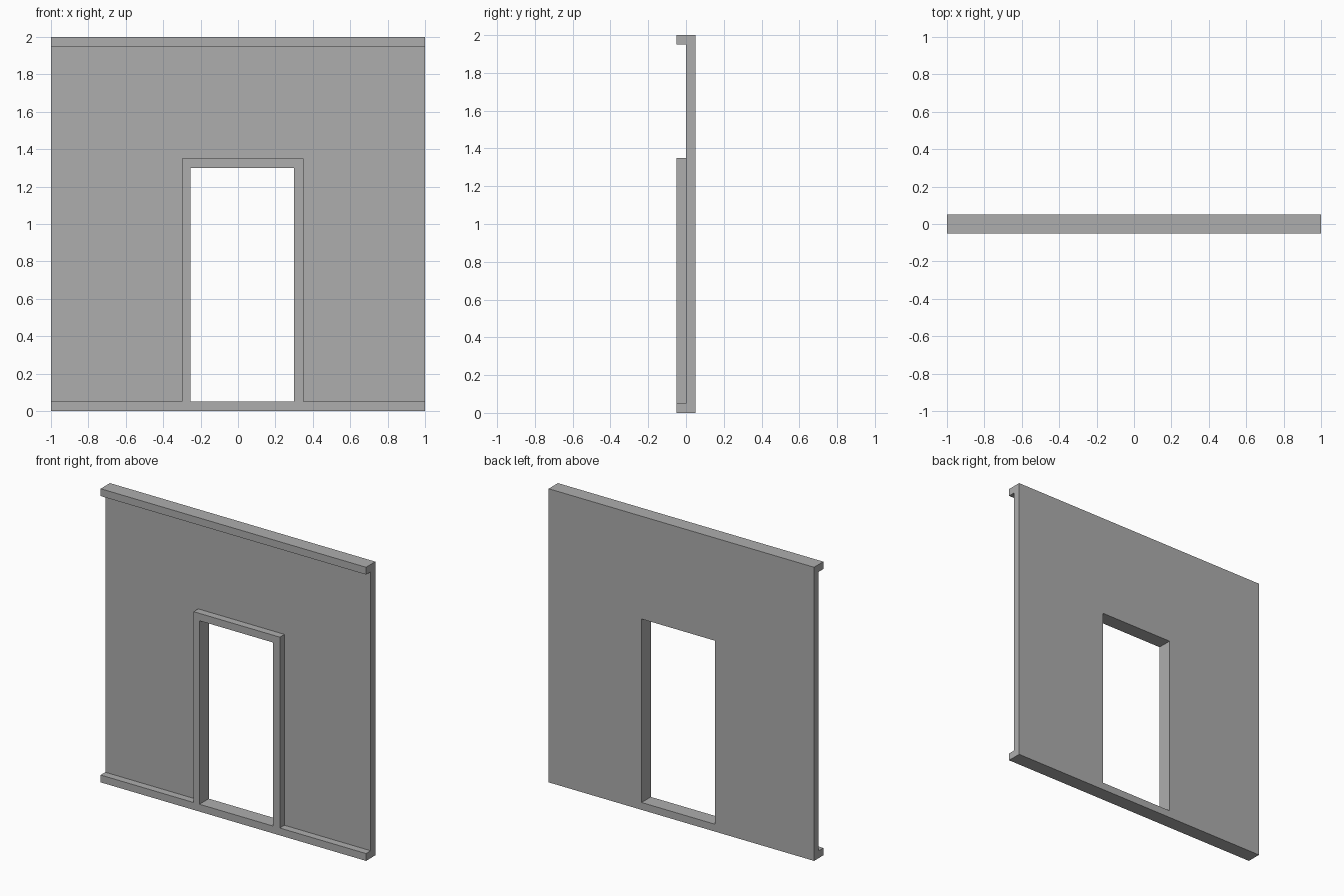
import bpy
import bmesh

cube = bpy.data.objects.get("Cube")
if cube:
    bpy.data.objects.remove(cube, do_unlink=True)

# Main dimensions
HALF = 1.0
HEIGHT = 2.0
FRONT, FACE, BACK = -0.05, 0.0, 0.05
RAIL = 0.05
DOOR_L, DOOR_R, DOOR_TOP = -0.255, 0.30, 1.30
CASE_L, CASE_R, CASE_TOP = -0.30, 0.35, 1.35
OVER = 0.1

grey = bpy.data.materials.new("plain grey")
grey.use_nodes = True
colour = (0.42, 0.42, 0.42, 1)
grey.diffuse_color = colour
grey.node_tree.nodes["Principled BSDF"].inputs["Base Color"].default_value = colour


def extrude_profile(name, points, y0, y1):
    """Extrude an x-z outline from y0 back to y1."""
    bm = bmesh.new()
    face = bm.faces.new([bm.verts.new((x, y0, z)) for x, z in points])
    grown = bmesh.ops.extrude_face_region(bm, geom=[face])["geom"]
    verts = [g for g in grown if isinstance(g, bmesh.types.BMVert)]
    bmesh.ops.translate(bm, verts=verts, vec=(0, y1 - y0, 0))
    bmesh.ops.recalc_face_normals(bm, faces=bm.faces)
    mesh = bpy.data.meshes.new(name)
    bm.to_mesh(mesh)
    bm.free()
    mesh.materials.append(grey)
    obj = bpy.data.objects.new(name, mesh)
    bpy.context.collection.objects.link(obj)
    return obj


def rectangle(x0, x1, z0, z1):
    return [(x0, z0), (x1, z0), (x1, z1), (x0, z1)]


def cut(target, cutter):
    mod = target.modifiers.new("cut", "BOOLEAN")
    mod.operation = "DIFFERENCE"
    mod.solver = "EXACT"
    mod.object = cutter
    bpy.context.view_layer.objects.active = target
    bpy.ops.object.modifier_apply(modifier=mod.name)
    bpy.data.objects.remove(cutter, do_unlink=True)


# Wall block as deep as the rails and door casing
wall = extrude_profile("wall_with_doorway", rectangle(-HALF, HALF, 0, HEIGHT), FRONT, BACK)

# Recessed field between the rails, stepping around the door casing
side = HALF + OVER
field = [(-side, RAIL), (CASE_L, RAIL), (CASE_L, CASE_TOP), (CASE_R, CASE_TOP),
         (CASE_R, RAIL), (side, RAIL), (side, HEIGHT - RAIL), (-side, HEIGHT - RAIL)]
cut(wall, extrude_profile("field_cutter", field, FRONT - OVER, FACE))

# Door opening with a low sill
opening = rectangle(DOOR_L, DOOR_R, RAIL, DOOR_TOP)
cut(wall, extrude_profile("opening_cutter", opening, FRONT - OVER, BACK + OVER))
